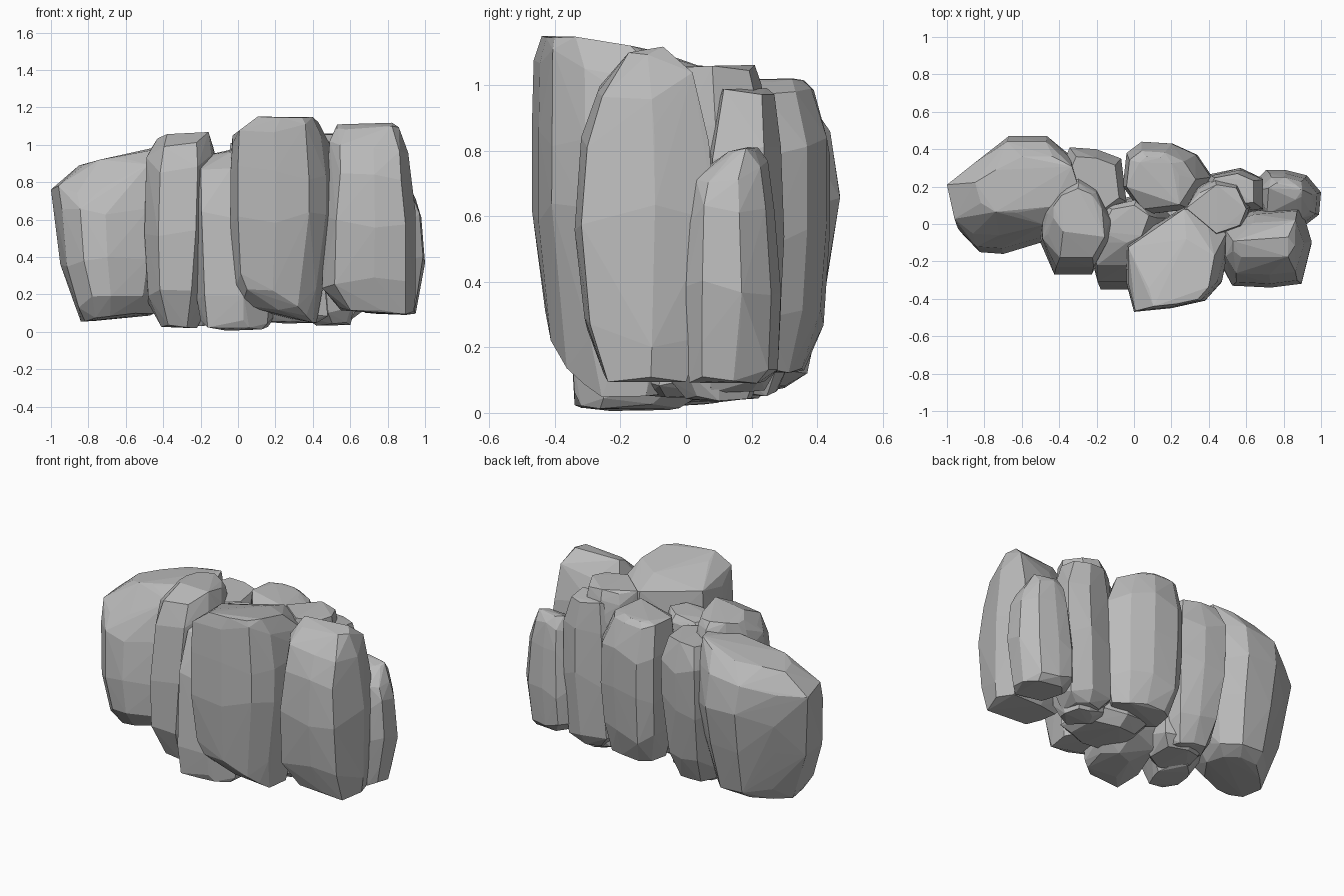
import bpy, bmesh, random

random.seed(4)
stone = bpy.data.materials.new("grey stone")
stone.diffuse_color = (0.50, 0.50, 0.50, 1)


def rock(name, outline, levels, tilt=(0, 0), foot_tilt=(0, 0)):
    """Faceted boulder: a plan outline fitted to (z, x0, x1, y0, y1) at each level.
    The top two levels lean by tilt, the lowest by foot_tilt (rise per x, rise per y)."""
    xs, ys = [p[0] for p in outline], [p[1] for p in outline]
    bm = bmesh.new()
    last = len(levels) - 1
    for i, (z, x0, x1, y0, y1) in enumerate(levels):
        lean = foot_tilt if i == 0 else tilt if i >= last - 1 else (0, 0)
        for px, py in outline:
            u = (px - min(xs)) / (max(xs) - min(xs))
            v = (py - min(ys)) / (max(ys) - min(ys))
            x, y = x0 + u * (x1 - x0), y0 + v * (y1 - y0)
            dz = lean[0] * (x - (x0 + x1) / 2) + lean[1] * (y - (y0 + y1) / 2)
            amp = .012 if i in (0, last) else .05
            bm.verts.new((x, y, max(.003, z + dz + random.uniform(-amp, amp))))
    res = bmesh.ops.convex_hull(bm, input=bm.verts)
    junk = {g for g in res["geom_interior"] + res["geom_unused"] if isinstance(g, bmesh.types.BMVert)}
    bmesh.ops.delete(bm, geom=list(junk), context='VERTS')
    bmesh.ops.recalc_face_normals(bm, faces=bm.faces)
    me = bpy.data.meshes.new(name)
    bm.to_mesh(me)
    bm.free()
    me.materials.append(stone)
    ob = bpy.data.objects.new(name, me)
    bpy.context.collection.objects.link(ob)
    return ob


# big sloping boulder at the left end
rock("left_boulder",
     [(-1, .18), (-.86, .32), (-.68, .47), (-.47, .47), (-.34, .36), (-.3, .15),
      (-.48, -.09), (-.72, -.16), (-.86, -.15), (-.96, -.05)],
     [(.08, -.84, -.45, -.07, .3), (.16, -.88, -.38, -.15, .37), (.38, -.95, -.32, -.16, .43),
      (.62, -.98, -.3, -.13, .47), (.83, -1, -.3, -.06, .44), (.95, -.85, -.3, .06, .36)],
     tilt=(.2, 0), foot_tilt=(.1, 0))

# tall column left of centre
rock("front_left_column",
     [(-.48, -.1), (-.48, .05), (-.4, .18), (-.3, .27), (-.2, .2), (-.12, 0),
      (-.15, -.12), (-.22, -.27), (-.41, -.27)],
     [(.03, -.41, -.22, -.19, .1), (.18, -.48, -.16, -.27, .2), (.5, -.5, -.12, -.27, .27),
      (.9, -.49, -.11, -.23, .26), (1.02, -.46, -.13, -.18, .22), (1.045, -.43, -.17, -.04, .19)])

# thin column in the front gap, with a foot reaching under the centre
rock("front_gap_column",
     [(-.23, -.2), (-.2, -.34), (-.05, -.34), (.05, -.25), (.1, 0), (0, .13), (-.15, .08)],
     [(.015, -.06, .16, -.32, -.02), (.07, -.2, .22, -.34, .12), (.22, -.22, .24, -.35, .18),
      (.6, -.23, .16, -.31, .15), (.88, -.23, .12, -.22, .13), (.96, -.18, .08, -.1, .1)],
     tilt=(.2, .05))

# largest boulder, front centre
rock("front_centre_boulder",
     [(-.04, -.12), (-.04, -.32), (.0, -.47), (.2, -.45), (.38, -.41), (.47, -.31),
      (.52, -.05), (.4, .07), (.28, .09), (.1, -.02)],
     [(.08, .2, .42, -.34, -.05), (.18, .02, .42, -.41, .02), (.27, -.02, .46, -.43, .05),
      (.6, -.04, .52, -.47, .09), (.85, -.04, .52, -.47, .1), (1.04, -.03, .49, -.465, .08),
      (1.12, .08, .43, -.44, -.08)], tilt=(.05, -.16), foot_tilt=(-.3, -.1))

# tall boulder at the right front
rock("front_right_boulder",
     [(.5, 0), (.5, -.2), (.56, -.33), (.75, -.34), (.9, -.32), (.95, -.1), (.9, .08), (.66, .06)],
     [(.11, .55, .94, -.25, 0), (.25, .45, .95, -.31, .05), (.6, .46, .95, -.34, .09),
      (.83, .49, .92, -.32, .07), (.99, .49, .91, -.27, .02), (1.1, .53, .86, -.18, -.07)],
     tilt=(0, .15), foot_tilt=(-.05, 0))

# short boulder at the right end
rock("right_end_boulder",
     [(.65, .2), (.73, .29), (.82, .29), (.93, .26), (1, .17), (.99, .05), (.93, 0), (.7, .03)],
     [(.1, .68, .95, .01, .24), (.18, .62, .97, 0, .28), (.36, .62, 1, 0, .29),
      (.6, .65, .98, .01, .27), (.73, .67, .95, .03, .25), (.8, .72, .9, .13, .22)])

# column behind the right front boulder, with a lower slab on its back
rock("back_right_column",
     [(.28, .08), (.34, .18), (.44, .23), (.56, .21), (.62, .08), (.58, -.02), (.44, -.07)],
     [(.04, .42, .6, 0, .2), (.12, .34, .64, -.05, .25), (.45, .3, .63, -.07, .26),
      (.85, .28, .62, -.07, .25), (1.0, .28, .61, -.06, .23), (1.05, .3, .6, -.05, .21)])
rock("back_right_slab",
     [(.38, .2), (.42, .27), (.57, .3), (.68, .25), (.68, .1), (.45, .08)],
     [(.06, .42, .6, .06, .24), (.14, .34, .66, .05, .28), (.5, .36, .69, .05, .3),
      (.82, .37, .69, .06, .29), (.98, .4, .64, .1, .27)])

# boulder in the middle of the back
rock("back_centre_boulder",
     [(-.06, .2), (-.04, .38), (.04, .44), (.2, .43), (.33, .37), (.41, .25), (.3, .08), (.05, .05)],
     [(.13, .0, .36, .1, .36), (.28, -.05, .4, .06, .42), (.55, -.06, .42, .05, .44),
      (.8, -.06, .41, .05, .44), (.97, -.04, .33, .08, .39), (1.015, .02, .24, .16, .36)])

# column behind the left column
rock("back_left_column",
     [(-.42, .25), (-.35, .41), (-.2, .4), (-.06, .35), (-.03, .12), (-.2, 0), (-.38, .08)],
     [(.06, -.34, -.12, .05, .28), (.2, -.38, -.07, .02, .35), (.55, -.41, -.04, 0, .4),
      (.82, -.41, -.04, 0, .41), (.95, -.36, -.08, .05, .36)])

# low stones filling the foot of the cluster
foot = [(0, .3), (.1, .9), (.5, 1), (.95, .8), (1, .2), (.6, 0), (.15, .05)]
rock("centre_foot_stone", foot,
     [(.05, .08, .42, -.12, .17), (.13, 0, .48, -.16, .23), (.4, .0, .45, -.12, .2)])
rock("left_foot_stone", foot,
     [(.04, -.34, -.1, -.02, .22), (.13, -.38, -.04, -.06, .28), (.5, -.32, -.06, 0, .24)])
